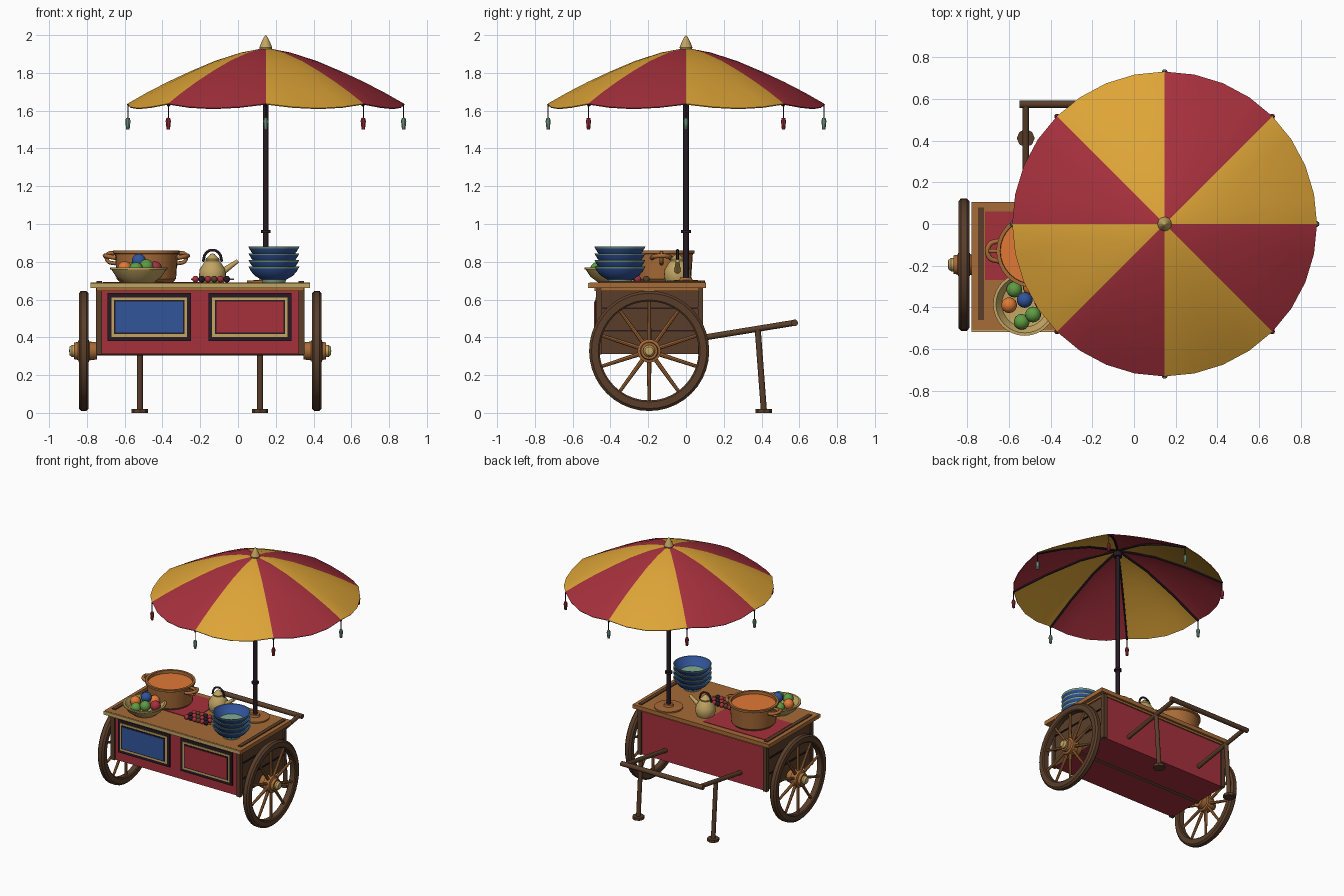
import bpy, bmesh, math
from mathutils import Vector, Matrix

cube = bpy.data.objects.get("Cube")
if cube:
    bpy.data.objects.remove(cube)


def colour(name, code):
    lin = [(int(code[i:i + 2], 16) / 255) ** 2.2 for i in (0, 2, 4)] + [1]
    m = bpy.data.materials.new(name)
    m.use_nodes = True
    m.diffuse_color = lin
    node = m.node_tree.nodes["Principled BSDF"]
    node.inputs["Base Color"].default_value = lin
    node.inputs["Roughness"].default_value = 0.8
    return m


RED = colour("deep red", "A5343F")
GOLD = colour("canopy gold", "DDA33A")
WOOD = colour("warm wood", "A56A3A")
DARK = colour("dark wood", "5A402E")
BLACK = colour("near black", "2B2028")
BLUE = colour("blue glaze", "35559A")
TEAL = colour("pale teal", "7FA892")
TAN = colour("tan brass", "C0A362")
ORANGE = colour("orange", "E07838")
GREEN = colour("leaf green", "5F9A45")


def finish(name, bm, mats, smooth=True, rule=None):
    bmesh.ops.recalc_face_normals(bm, faces=bm.faces)
    for f in bm.faces:
        f.smooth = smooth
        if rule:
            f.material_index = rule(f)
    for e in bm.edges:
        e.smooth = len(e.link_faces) == 2 and e.calc_face_angle(0) < 0.6
    me = bpy.data.meshes.new(name)
    bm.to_mesh(me)
    bm.free()
    for m in mats if isinstance(mats, list) else [mats]:
        me.materials.append(m)
    ob = bpy.data.objects.new(name, me)
    bpy.context.collection.objects.link(ob)
    return ob


def box(name, x, y, z, mats, rule=None):
    bm = bmesh.new()
    bmesh.ops.create_cube(bm, size=1)
    for v in bm.verts:
        v.co = Vector([(r[0] + r[1]) / 2 + c * (r[1] - r[0]) for r, c in zip((x, y, z), v.co)])
    return finish(name, bm, mats, False, rule)


def rod(name, a, b, r, mat, r2=None, seg=12):
    a, b = Vector(a), Vector(b)
    bm = bmesh.new()
    bmesh.ops.create_cone(bm, cap_ends=True, segments=seg, radius1=r, radius2=r2 or r, depth=(b - a).length)
    turn = (b - a).to_track_quat("Z", "Y").to_matrix().to_4x4()
    bm.transform(Matrix.Translation((a + b) / 2) @ turn)
    return finish(name, bm, mat)


def ball(name, pos, r, mat):
    bm = bmesh.new()
    bmesh.ops.create_uvsphere(bm, u_segments=14, v_segments=10, radius=r)
    bm.transform(Matrix.Translation(pos))
    return finish(name, bm, mat)


def lathe(name, pos, profile, mats, seg=32, axis=None, closed=False, rule=None):
    """Spin (radius, height) points round an upright axis, or along the given axis."""
    bm = bmesh.new()
    vs = [bm.verts.new((r, 0, h)) for r, h in profile]
    pairs = list(zip(vs, vs[1:] + vs[:1])) if closed else list(zip(vs, vs[1:]))
    es = [bm.edges.new(p) for p in pairs]
    bmesh.ops.spin(bm, geom=vs + es, cent=(0, 0, 0), axis=(0, 0, 1), angle=math.tau, steps=seg)
    bmesh.ops.remove_doubles(bm, verts=bm.verts, dist=0.0005)
    if rule:
        for f in bm.faces:
            f.material_index = rule(f)
    turn = Vector(axis or (0, 0, 1)).to_track_quat("Z", "Y").to_matrix().to_4x4()
    bm.transform(Matrix.Translation(pos) @ turn)
    return finish(name, bm, mats)


def tube(name, pts, r, mat):
    """Bent tube through a few points."""
    cu = bpy.data.curves.new(name, "CURVE")
    cu.dimensions, cu.bevel_depth, cu.bevel_resolution, cu.resolution_u = "3D", r, 2, 6
    sp = cu.splines.new("BEZIER")
    sp.bezier_points.add(len(pts) - 1)
    for p, co in zip(sp.bezier_points, pts):
        p.co, p.handle_left_type, p.handle_right_type = co, "AUTO", "AUTO"
    cu.use_fill_caps = True
    cu.materials.append(mat)
    bpy.context.collection.objects.link(bpy.data.objects.new(name, cu))


CX, CY = -0.2, -0.195          # middle of the cart
PX = 0.147                     # parasol pole

# Cart body: red front, back and floor, dark ends
box("cart_body", (-0.74, 0.34), (-0.465, 0.08), (0.312, 0.66), [RED, DARK],
    lambda f: int(abs(f.normal.x) > 0.5))
for s in (-1, 1):
    px = CX + s * 0.535
    for y in (-0.462, 0.077):
        box("corner_post", (px - 0.016, px + 0.016), (y - 0.014, y + 0.014), (0.31, 0.66), DARK)
    tx = CX + s * 0.535
    box("table_end_rail", (tx - 0.014, tx + 0.014), (-0.46, 0.08), (0.68, 0.697), DARK)
    for z in (0.43, 0.55):
        box("side_plank_seam", (tx - 0.012, tx + 0.012), (-0.45, 0.065), (z, z + 0.008), BLACK)
box("table_under_trim", (-0.75, 0.35), (-0.485, 0.09), (0.645, 0.662), WOOD)
box("table_top", (-0.78, 0.38), (-0.51, 0.105), (0.66, 0.69), WOOD)
box("table_front_edge", (-0.78, 0.38), (-0.518, -0.51), (0.662, 0.688), TAN)
box("red_cloth", (-0.715, -0.19), (-0.27, 0.06), (0.688, 0.694), RED)

# Framed front panels, stacked as stepped plates
for mid, fill in ((-0.47, BLUE), (0.063, RED)):
    layers = ((0.22, 0.127, BLACK), (0.2, 0.105, TAN), (0.186, 0.09, BLACK), (0.178, 0.082, fill))
    for i, (w, h, m) in enumerate(layers):
        front = -0.475 - 0.004 * i
        box("front_panel", (mid - w, mid + w), (front, front + 0.012), (0.507 - h, 0.507 + h), m)

# Wheels with ten spokes, hub and brass cap
tyre = [(0.262, -0.02), (0.27, -0.026), (0.305, -0.026), (0.318, -0.014),
        (0.318, 0.014), (0.305, 0.026), (0.27, 0.026), (0.262, 0.02)]
hub = [(0, -0.07), (0.045, -0.07), (0.05, -0.03), (0.062, -0.025), (0.062, 0.025),
       (0.048, 0.03), (0.044, 0.05), (0, 0.05)]
cap = [(0.032, 0.045), (0.032, 0.062), (0.022, 0.075), (0, 0.077)]
for s in (-1, 1):
    c = Vector((CX + s * 0.617, CY, 0.328))
    lathe("wheel_rim", c, tyre, DARK, 40, (s, 0, 0), True)
    lathe("wheel_hub", c, hub, WOOD, 20, (s, 0, 0))
    lathe("hub_cap", c, cap, TAN, 16, (s, 0, 0))
    for k in range(10):
        a = math.radians(90 + 36 * k)
        d = Vector((0, math.cos(a), math.sin(a)))
        rod("wheel_spoke", c + d * 0.05, c + d * 0.268, 0.012, WOOD, 0.009, 8)
rod("axle", (CX - 0.6, CY, 0.325), (CX + 0.6, CY, 0.325), 0.02, DARK)

# Push handle and prop legs
for x in (-0.52, 0.117):
    rod("handle_arm", (x, 0.07, 0.395), (x, 0.575, 0.477), 0.016, DARK)
    rod("prop_leg", (x, 0.38, 0.44), (x, 0.412, 0.015), 0.016, DARK)
    rod("leg_foot", (x, 0.412, 0), (x, 0.412, 0.02), 0.043, DARK, seg=8)
rod("handle_bar", (-0.55, 0.575, 0.477), (0.147, 0.575, 0.477), 0.018, DARK)

# Parasol canopy: eight panels with a drooping hem
PROFILE = [(0.015, 1.93), (0.13, 1.908), (0.27, 1.863), (0.4, 1.808), (0.52, 1.752), (0.63, 1.695), (0.732, 1.637)]
bm = bmesh.new()
rings = []
for r, z in PROFILE:
    ring = []
    for k in range(32):
        a = math.tau * k / 32
        drop = 0.024 * (r / 0.732) ** 3 * abs(math.sin(4 * a))
        ring.append(bm.verts.new((PX + r * math.cos(a), r * math.sin(a), z - drop)))
    rings.append(ring)
for lo, hi in zip(rings, rings[1:]):
    for k in range(32):
        j = (k + 1) % 32
        f = bm.faces.new((lo[k], hi[k], hi[j], lo[j]))
        f.material_index = (k // 4) % 2
canopy = finish("parasol_canopy", bm, [GOLD, RED])
thick = canopy.modifiers.new("cloth", "SOLIDIFY")
thick.thickness, thick.offset = 0.006, -1

# Ribs and hanging tassels
for k in range(8):
    a = math.tau * k / 8
    d = Vector((math.cos(a), math.sin(a), 0))
    at = lambda r, z: Vector((PX, 0, z)) + d * r
    for (r1, z1), (r2, z2) in zip(PROFILE[::2], PROFILE[2::2]):
        rod("parasol_rib", at(r1, z1 - 0.012), at(r2, z2 - 0.01), 0.008, BLACK, seg=6)
    rod("tassel_string", at(0.73, 1.635), at(0.73, 1.55), 0.003, BLACK, seg=6)
    lathe("tassel", at(0.73, 1.5), [(0, 0), (0.009, 0), (0.014, 0.045), (0.01, 0.06), (0, 0.064)],
          RED if k % 2 else TEAL, 10)

# Pole, collar, base and finial
rod("parasol_pole", (PX, 0, 0.69), (PX, 0, 1.92), 0.015, BLACK, seg=16)
rod("pole_collar", (PX, 0, 0.953), (PX, 0, 0.967), 0.026, BLACK, seg=16)
rod("pole_hub", (PX, 0, 1.87), (PX, 0, 1.905), 0.03, BLACK, seg=16)
lathe("pole_base", (PX, 0, 0.688), [(0.1, 0), (0.1, 0.012), (0.035, 0.016), (0.03, 0.03), (0, 0.03)], WOOD)
lathe("finial", (PX, 0, 1.92), [(0.03, 0), (0.034, 0.015), (0.022, 0.045), (0.009, 0.07), (0, 0.08)], TAN, 12)

# Stew pot
pot = Vector((-0.485, -0.13, 0.69))
lathe("stew_pot", pot, [(0, 0), (0.14, 0), (0.157, 0.02), (0.166, 0.15), (0.176, 0.155), (0.176, 0.17),
                        (0.158, 0.17), (0.155, 0.13)], WOOD)
lathe("stew", pot, [(0, 0.15), (0.158, 0.148)], ORANGE)
for s in (-1, 1):
    tube("pot_handle", [pot + Vector((s * x, y, z)) for x, y, z in
                        ((0.16, -0.05, 0.13), (0.21, -0.03, 0.14), (0.21, 0.03, 0.14), (0.16, 0.05, 0.13))], 0.012, WOOD)
    tube("pot_ear", [pot + Vector((s * x, 0, z)) for x, z in ((0.16, 0.155), (0.205, 0.15), (0.205, 0.115), (0.16, 0.1))],
         0.01, WOOD)

# Fruit bowl
fruit = Vector((-0.525, -0.385, 0.69))
lathe("fruit_bowl", fruit, [(0, 0), (0.08, 0), (0.12, 0.03), (0.145, 0.068), (0.152, 0.07), (0.152, 0.08),
                            (0.138, 0.08), (0.11, 0.04), (0, 0.02)], TAN)
for x, y, z, m in ((-0.075, -0.005, 0.075, ORANGE), (0, 0.02, 0.115, BLUE), (0.04, -0.05, 0.085, GREEN),
                   (-0.015, -0.085, 0.07, GREEN), (0.03, 0.08, 0.075, ORANGE), (0.085, 0.01, 0.075, RED),
                   (-0.05, 0.07, 0.07, GREEN)):
    ball("fruit", fruit + Vector((x, y, z)), 0.038, m)

# Stacked bowls: teal outside and foot, blue band and lining
for i in range(4):
    lathe("stacked_bowl", (0.19, -0.35, 0.69 + 0.035 * i),
          [(0, 0), (0.06, 0), (0.065, 0.015), (0.1, 0.035), (0.12, 0.058), (0.13, 0.075), (0.135, 0.085),
           (0.127, 0.085), (0.11, 0.055), (0.08, 0.03), (0, 0.025)], [TEAL, BLUE],
          rule=lambda f: int(0.02 < f.calc_center_median().z < 0.072
                             and f.calc_center_median().xy.length > 0.07))

# Kettle
kettle = Vector((-0.135, -0.045, 0.69))
lathe("kettle", kettle, [(0, 0), (0.06, 0), (0.072, 0.03), (0.068, 0.07), (0.045, 0.105), (0.036, 0.115),
                         (0.038, 0.125), (0.02, 0.14), (0.012, 0.15), (0, 0.155)], TAN, 24)
rod("kettle_spout", kettle + Vector((0.05, 0, 0.055)), kettle + Vector((0.135, 0, 0.115)), 0.018, TAN, 0.01)
tube("kettle_handle", [kettle + Vector(p) for p in ((-0.05, 0, 0.11), (-0.035, 0, 0.155), (0, 0, 0.172),
                                                    (0.035, 0, 0.155), (0.05, 0, 0.11))], 0.007, BLACK)

# Skewers on the table
for row in range(3):
    y = -0.3 + 0.045 * row
    rod("skewer_stick", (-0.25, y, 0.707), (-0.02, y, 0.707), 0.004, TAN, seg=6)
    for k in range(6):
        ball("skewer_bite", (-0.225 + 0.033 * k, y, 0.708), 0.018, (RED, BLACK, RED, DARK)[(k + row) % 4])
